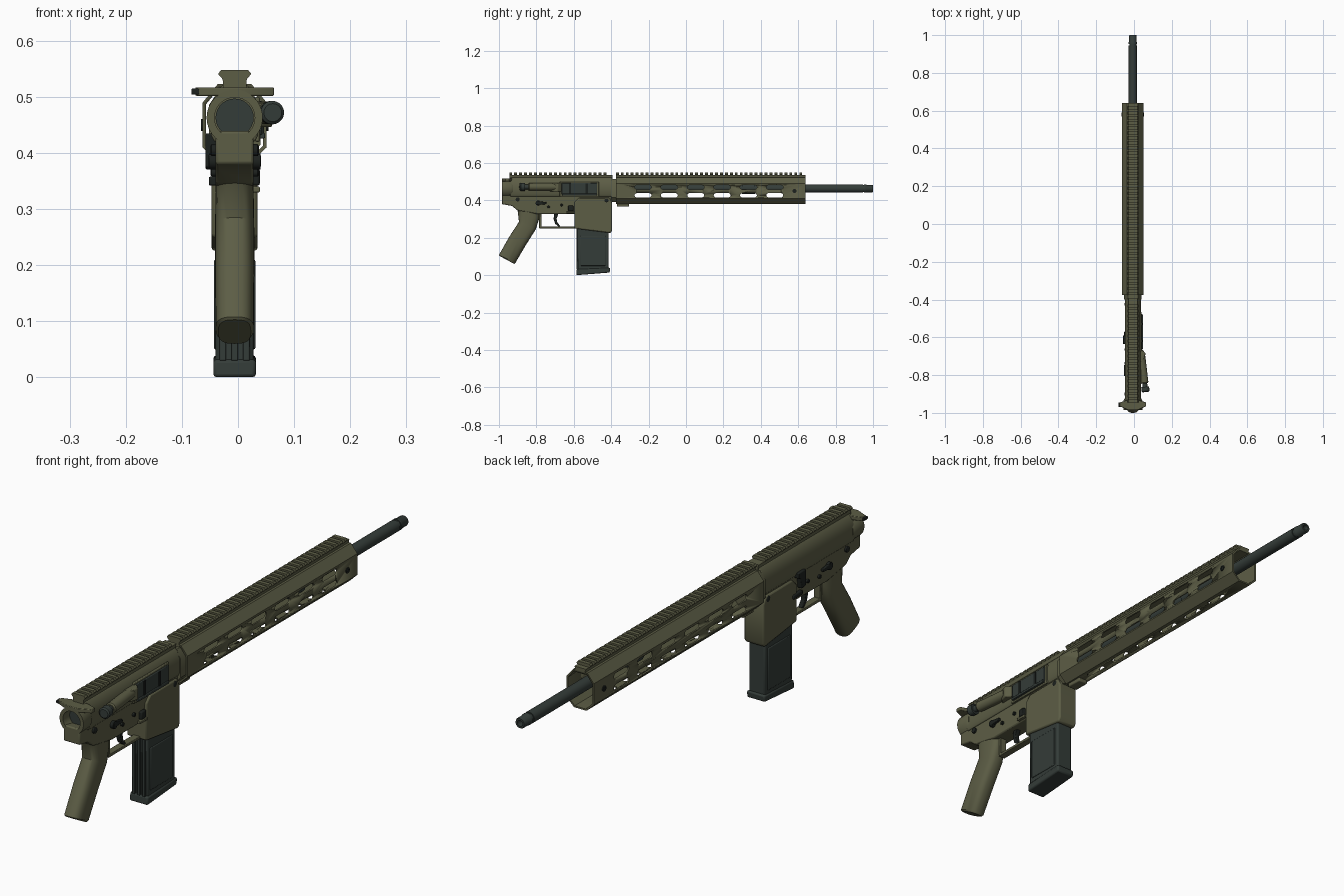
import bpy, bmesh, math
from mathutils import Vector

if "Cube" in bpy.data.objects:
    bpy.data.objects.remove(bpy.data.objects["Cube"])

CX = -0.006   # centre plane of the body
BORE = 0.463  # height of the bore


def material(name, rgb):
    m = bpy.data.materials.new(name)
    m.use_nodes = True
    m.diffuse_color = (*rgb, 1)
    m.node_tree.nodes["Principled BSDF"].inputs["Base Color"].default_value = (*rgb, 1)
    return m


OLIVE = material("olive drab", (0.108, 0.11, 0.06))
STEEL = material("dark gunmetal", (0.034, 0.045, 0.04))
BLACK = material("black steel", (0.012, 0.015, 0.013))


def finish(name, bm, mat, bevel=0, segments=2):
    bmesh.ops.recalc_face_normals(bm, faces=bm.faces)
    me = bpy.data.meshes.new(name)
    bm.to_mesh(me)
    bm.free()
    ob = bpy.data.objects.new(name, me)
    bpy.context.collection.objects.link(ob)
    me.materials.append(mat)
    if bevel:
        mod = ob.modifiers.new("bevel", "BEVEL")
        mod.width, mod.segments, mod.limit_method = bevel, segments, "ANGLE"
    bpy.ops.object.select_all(action="DESELECT")
    ob.select_set(True)
    bpy.context.view_layer.objects.active = ob
    bpy.ops.object.shade_smooth_by_angle(angle=math.radians(35))
    return ob


def bridge(bm, rings):
    """Skin a row of vertex rings and cap both ends."""
    rings = [[bm.verts.new(p) for p in r] for r in rings]
    n = len(rings[0])
    for a, b in zip(rings, rings[1:]):
        for i in range(n):
            bm.faces.new((a[i], a[(i + 1) % n], b[(i + 1) % n], b[i]))
    bm.faces.new(rings[0])
    bm.faces.new(rings[-1])


def add_prism(bm, pts, axis, lo, hi):
    place = {"x": lambda u, v, t: (CX + t, u, v),
             "y": lambda u, v, t: (CX + u, t, v),
             "z": lambda u, v, t: (CX + u, v, t)}[axis]
    bridge(bm, [[place(u, v, t) for u, v in pts] for t in (lo, hi)])


def prism(name, pts, axis, lo, hi, mat=OLIVE, bevel=0, segments=2):
    bm = bmesh.new()
    add_prism(bm, pts, axis, lo, hi)
    return finish(name, bm, mat, bevel, segments)


def rect(u0, u1, v0, v1):
    return [(u0, v0), (u1, v0), (u1, v1), (u0, v1)]


def mirrored(half):
    return half + [(-u, v) for u, v in reversed(half)]


def capsule(u, v, length, width):
    r, s = width / 2, length / 2 - width / 2
    return [(u + (s if i < 7 else -s) + r * math.cos(a), v + r * math.sin(a))
            for i in range(14) for a in [math.radians(-90 + (i - (i >= 7)) * 30 + (30 if i >= 7 else 0) - (30 if i >= 7 else 0))]]


def lathe(name, profile, start, end, mat, sides=28):
    """Turn (distance, radius) points about the line from start to end."""
    start, axis = Vector(start), (Vector(end) - Vector(start)).normalized()
    turn = axis.to_track_quat("Z", "Y")
    bm = bmesh.new()
    bridge(bm, [[start + turn @ Vector((r * math.cos(k * math.tau / sides),
                                        r * math.sin(k * math.tau / sides), d))
                 for k in range(sides)] for d, r in profile])
    return finish(name, bm, mat)


def cut(ob, cutters):
    for c in cutters:
        mod = ob.modifiers.new("cut", "BOOLEAN")
        mod.object, mod.operation, mod.solver = c, "DIFFERENCE", "EXACT"
        bpy.context.view_layer.objects.active = ob
        bpy.ops.object.modifier_apply(modifier=mod.name)
        bpy.data.objects.remove(c)


# Barrel with a stepped, hollow muzzle
lathe("barrel", [(0, .022), (1.335, .022), (1.335, .019), (1.343, .019), (1.343, .022),
                 (1.352, .022), (1.355, .02), (1.386, .02), (1.39, .018), (1.39, .011), (1.36, .011)],
      (CX, -.39, BORE), (CX, 1, BORE), STEEL)
lathe("gas_block", [(0, .029), (.07, .029)], (CX, .30, BORE), (CX, .4, BORE), STEEL)

# Octagonal hollow handguard with slots in the sides and floor
outer = mirrored([(.026, .38), (.057, .41), (.057, .49), (.03, .523)])
inner = mirrored([(.023, .386), (.051, .413), (.051, .487), (.027, .516)])
guard = prism("handguard", outer, "y", -.375, .64)
bore = prism("bore_cutter", inner, "y", -.5, .8)
bm = bmesh.new()
for i in range(6):
    y = -.23 + i * .141
    for z in (.47, .427):
        add_prism(bm, capsule(y, z, .09, .023), "x", -.1, .1)
    add_prism(bm, [(u, v) for v, u in capsule(y, 0, .09, .023)], "z", .36, .4)
slots = finish("slot_cutter", bm, OLIVE)
cut(guard, [bore, slots])
prism("barrel_nut", mirrored([(.024, .39), (.046, .415), (.046, .485), (.026, .515)]), "y", -.4, -.34)
prism("handguard_clamp", rect(-.02, .02, .366, .384), "y", -.37, -.305, OLIVE, .004)
for side in (-1, 1):
    lathe("handguard_screw", [(0, .011), (.004, .011), (.004, .006), (.002, .006)],
          (CX + side * .056, .58, .45), (CX + side * .1, .58, .45), BLACK, 12)


# Toothed top rails
def rail(name, y0, y1):
    bm = bmesh.new()
    add_prism(bm, mirrored([(.021, .515), (.021, .529), (.024, .536)]), "y", y0, y1)
    tooth = mirrored([(.02, .53), (.029, .54), (.029, .542), (.024, .548)])
    pitch = .0265
    for i in range(int((y1 - y0) / pitch)):
        y = y0 + i * pitch
        add_prism(bm, tooth, "y", y, y + .0155)
    finish(name, bm, OLIVE)


rail("handguard_rail", -.375, .64)
rail("receiver_rail", -.945, -.392)

# Upper receiver
prism("upper_receiver", mirrored([(.036, .42), (.042, .432), (.042, .487), (.03, .512), (.021, .522)]),
      "y", -.94, -.395, OLIVE, .003)
lathe("bolt_carrier", [(0, .034), (.02, .034)], (CX, -.948, BORE), (CX, 0, BORE), STEEL)
lathe("rear_ring", [(.06, .036), (0, .036), (0, .05), (.05, .05), (.06, .045)],
      (CX, -.985, BORE), (CX, 0, BORE), OLIVE, 32)

# Ejection port, its cover and the case deflector
prism("port_frame", rect(-.675, -.465, .42, .5), "x", .036, .045, OLIVE, .003)
prism("port_bolt", rect(-.665, -.475, .432, .493), "x", .04, .049, STEEL, .003)
prism("port_cover", rect(-.662, -.478, .426, .436), "x", .04, .054, STEEL, .002)
for y in (-.62, -.53):
    prism("port_rib", rect(y - .006, y + .006, .436, .49), "x", .04, .052, BLACK)
prism("case_deflector", [(.03, -.74), (.058, -.715), (.068, -.685), (.05, -.665), (.03, -.665)],
      "z", .446, .492, OLIVE, .004)

# Forward assist, angled away from the receiver
a, b = (.04, -.70, .472), (.062, -.89, .472)
lathe("forward_assist", [(0, .02), (.14, .02), (.145, .016)], a, b, OLIVE, 20)
lathe("assist_plunger", [(.14, .013), (.163, .013), (.163, .021), (.186, .021), (.191, .016)], a, b, STEEL, 20)

# Charging handle
prism("charging_handle", [(-.07, -.965), (-.07, -.945), (-.025, -.93), (.025, -.93), (.07, -.945), (.07, -.965),
                          (.025, -.985), (-.025, -.985)], "z", .502, .517, OLIVE, .002)
prism("charging_latch", rect(-.077, -.06, -.968, -.946), "z", .504, .515, BLACK, .002)

# Lower receiver and magazine well
prism("lower_receiver", [(-.985, .38), (-.93, .37), (-.9, .345), (-.79, .326), (-.59, .326), (-.57, .31),
                         (-.4, .31), (-.395, .425), (-.9, .43), (-.985, .44)],
      "x", -.034, .034, OLIVE, .005)
prism("magazine_well", [(-.597, .25), (-.403, .225), (-.395, .24), (-.395, .385), (-.41, .415), (-.57, .415),
                        (-.597, .39)],
      "x", -.041, .041, OLIVE, .006)

# Magazine with base plate and rear ribs
prism("magazine", [(-.578, .02), (-.414, .03), (-.414, .3), (-.582, .3)], "x", -.034, .034, STEEL, .006)
prism("magazine_base", [(-.586, 0), (-.408, .014), (-.406, .04), (-.584, .032)], "x", -.038, .038, STEEL, .006)
for x in (-.021, 0, .021):
    prism("magazine_spine_rib", rect(-.586, -.57, .03, .25), "x", x - .006, x + .006, STEEL, .002)
for side in (-1, 1):
    prism("magazine_panel", rect(-.565, -.43, .05, .21), "x", *sorted((side * .03, side * .037)), STEEL, .003)

# Pistol grip skinned through rounded sections: rear point, front point, half width
bm = bmesh.new()
rings = []
for ry, rz, fy, fz, hw in [(-.998, .103, -.918, .06, .029), (-1, .108, -.912, .066, .034),
                           (-.945, .205, -.855, .163, .035), (-.893, .285, -.803, .245, .035),
                           (-.9, .345, -.786, .3, .034), (-.925, .385, -.78, .345, .032)]:
    ring = []
    for k in range(24):
        c, s = math.cos(k * math.tau / 24), math.sin(k * math.tau / 24)
        c, s = (math.copysign(abs(w) ** .7, w) for w in (c, s))
        ring.append((CX + hw * s, (ry + fy) / 2 + c * (fy - ry) / 2, (rz + fz) / 2 + c * (fz - rz) / 2))
    rings.append(ring)
bridge(bm, rings)
finish("pistol_grip", bm, OLIVE)

# Trigger and guard
prism("trigger_guard", [(-.785, .33), (-.785, .25), (-.59, .25), (-.59, .26), (-.773, .26), (-.773, .33)],
      "x", -.014, .014, OLIVE, .002)
prism("trigger", [(-.705, .33), (-.708, .3), (-.7, .275), (-.68, .258), (-.672, .262), (-.688, .282),
                  (-.692, .302), (-.682, .33)], "x", -.009, .009, BLACK, .002)

# Controls: pins on both sides, then the levers
for side in (-1, 1):
    for y, z, r in [(-.9, .405, .011), (-.735, .365, .007), (-.665, .375, .007), (-.425, .4, .011)]:
        lathe("receiver_pin", [(0, r), (.014, r), (.016, r * .7)],
              (CX + side * .027, y, z), (CX + side, y, z), BLACK, 14)
    lathe("selector_hub", [(0, .014), (.016, .014)], (CX + side * .03, -.79, .385), (CX + side, -.79, .385), BLACK, 16)
    prism("selector_lever", [(-.8, .375), (-.745, .38), (-.745, .39), (-.8, .397)],
          "x", *sorted((side * .036, side * .047)), BLACK, .002)
prism("magazine_button", rect(-.63, -.602, .342, .372), "x", .03, .045, BLACK, .004)
prism("button_fence", rect(-.64, -.595, .33, .34), "x", .03, .045, OLIVE, .002)
prism("magazine_catch", rect(-.625, -.57, .342, .358), "x", -.046, -.03, BLACK, .003)
prism("bolt_catch", [(-.635, .375), (-.61, .37), (-.605, .41), (-.59, .415), (-.59, .435), (-.635, .435)],
      "x", -.052, -.03, BLACK, .003)
